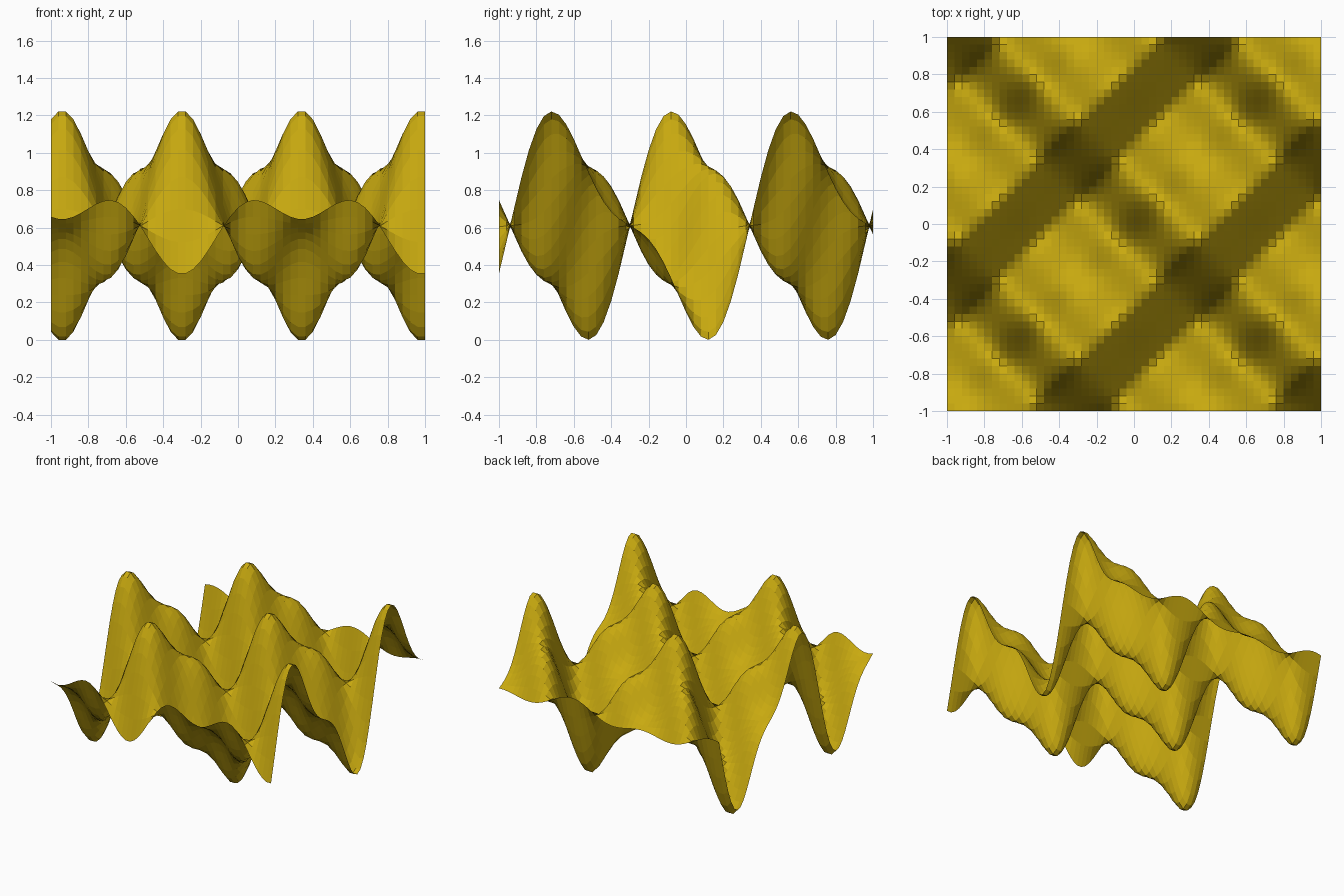
import bpy, bmesh, math

if "Cube" in bpy.data.objects:
    bpy.data.objects.remove(bpy.data.objects["Cube"])

N = 50                      # grid cells per side
K = 2 * math.pi / 1.28      # wave number
X0, Y0 = -0.30, -0.30       # wave origin


def height(x, y):
    u, v = K * (x - X0), K * (y - Y0)
    return -0.507 * (math.cos(u) * math.sin(v) - 0.4 * math.cos(2 * u) * math.sin(2 * v))


# flat sheet, displaced by two crossing waves with a second harmonic
bm = bmesh.new()
bmesh.ops.create_grid(bm, x_segments=N, y_segments=N, size=1)
for v in bm.verts:
    v.co.z = height(v.co.x, v.co.y)
low = min(v.co.z for v in bm.verts)
for v in bm.verts:
    v.co.z -= low

mesh = bpy.data.meshes.new("wave_surface")
bm.to_mesh(mesh)
bm.free()

# colour
mat = bpy.data.materials.new("mustard yellow")
mat.diffuse_color = (0.58, 0.40, 0.005, 1)
mat.use_nodes = True
mat.node_tree.nodes["Principled BSDF"].inputs["Base Color"].default_value = mat.diffuse_color
mesh.materials.append(mat)

obj = bpy.data.objects.new("wave_surface", mesh)
bpy.context.collection.objects.link(obj)
